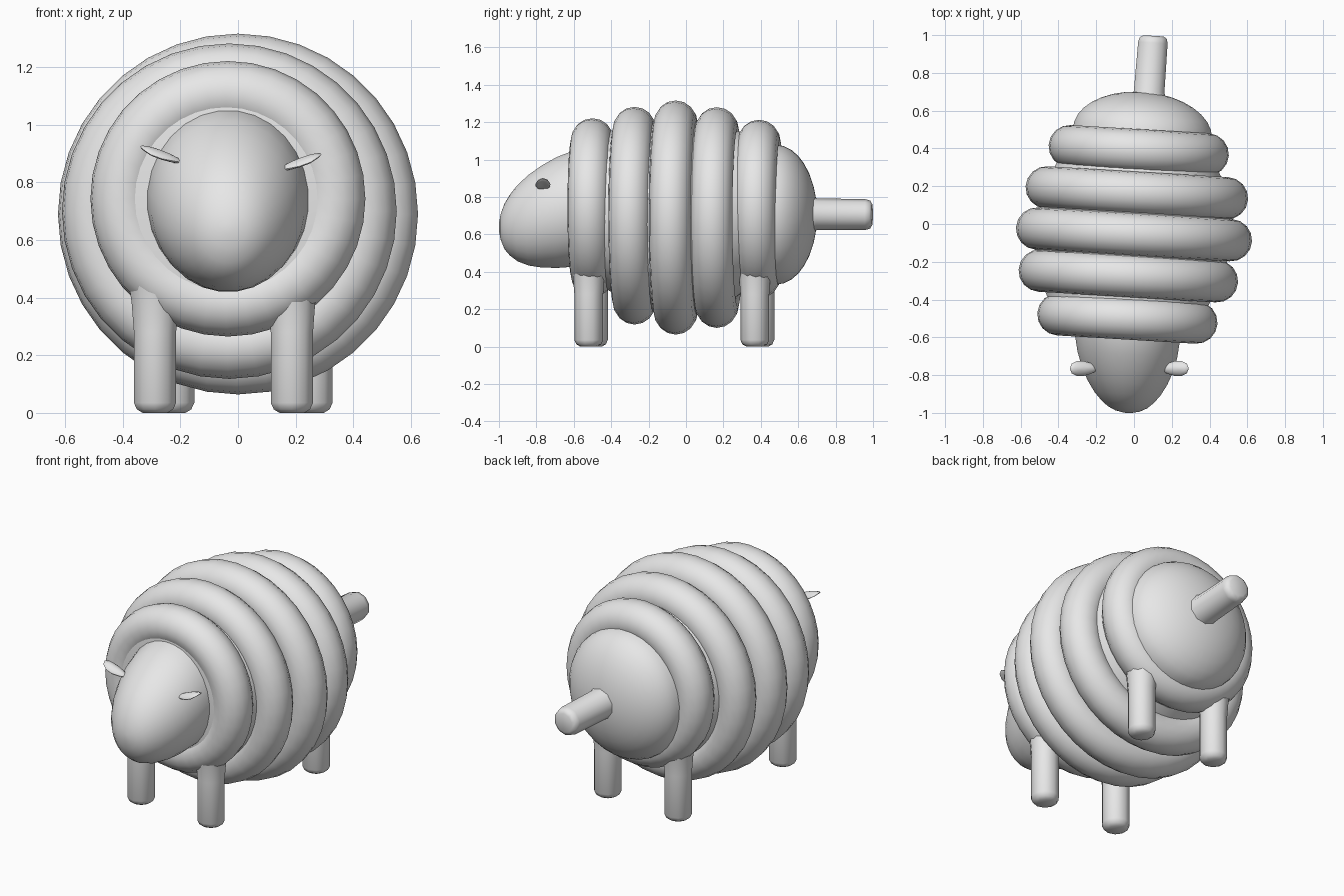
import bpy, bmesh, math

if "Cube" in bpy.data.objects:
    bpy.data.objects.remove(bpy.data.objects["Cube"])

YAW = -0.06          # the whole body is turned slightly
wool = bpy.data.materials.new("plain grey")
wool.diffuse_color = (0.8, 0.8, 0.8, 1)
wool.use_nodes = True
wool.node_tree.nodes["Principled BSDF"].inputs["Base Color"].default_value = wool.diffuse_color


def finish(ob, angle=50):
    ob.data.materials.clear()
    ob.data.materials.append(wool)
    bpy.ops.object.select_all(action='DESELECT')
    ob.select_set(True)
    bpy.context.view_layer.objects.active = ob
    bpy.ops.object.shade_smooth_by_angle(angle=math.radians(angle))


def loft(name, sections, sides, upright=False):
    """Skin elliptical sections (t, ca, cb, ra, rb) along y, or along z if upright."""
    bm = bmesh.new()
    rings = []
    for t, ca, cb, ra, rb in sections:
        ring = []
        for i in range(sides):
            u = 2 * math.pi * (i + 0.5) / sides
            a, b = ra * math.cos(u), rb * math.sin(u)
            co = (ca + a, cb + b, t) if upright else (ca + a, t + YAW * a, cb + b)
            ring.append(bm.verts.new(co))
        rings.append(ring)
    for r, s in zip(rings, rings[1:]):
        for i in range(sides):
            j = (i + 1) % sides
            bm.faces.new((r[i], r[j], s[j], s[i]))
    bm.faces.new(rings[0])
    bm.faces.new(rings[-1])
    bmesh.ops.recalc_face_normals(bm, faces=bm.faces)
    me = bpy.data.meshes.new(name)
    bm.to_mesh(me)
    bm.free()
    ob = bpy.data.objects.new(name, me)
    bpy.context.collection.objects.link(ob)
    finish(ob)
    return ob


# Wool rings: y, centre x, centre z, outer radius
rings = [(-0.50, -0.035, 0.743, 0.478), (-0.275, -0.03, 0.70, 0.582),
         (-0.055, 0.0, 0.69, 0.626), (0.165, 0.015, 0.69, 0.59),
         (0.39, 0.025, 0.735, 0.478)]
TUBE = 0.112
for n, (y, x, z, r) in enumerate(rings, 1):
    bpy.ops.mesh.primitive_torus_add(
        location=(x, y, z), rotation=(math.pi / 2, 0, YAW),
        major_radius=r - TUBE, minor_radius=TUBE,
        major_segments=36, minor_segments=16)
    ob = bpy.context.object
    ob.name = f"wool_ring_{n}"
    finish(ob)

# Core that fills the rings
core = [(-0.60, -0.035, 0.743, 0.33, 0.33), (-0.585, -0.035, 0.743, 0.40, 0.40)]
core += [(y, x, z, r - TUBE + 0.02, r - TUBE + 0.02) for y, x, z, r in rings]
loft("body_core", core, 36)

# Rounded rump
rump = [(0.40, 0.035, 0.705, 0.38, 0.385)]
for k in range(9):
    u = math.pi / 2 * k / 8.3
    f = math.cos(u)
    rump.append((0.48 + 0.22 * math.sin(u), 0.045, 0.705, 0.37 * f, 0.375 * f))
loft("rump", rump, 32)

# Tail
loft("tail", [(0.64, 0.075, 0.71, 0.11, 0.11), (0.70, 0.08, 0.708, 0.085, 0.085),
              (0.96, 0.10, 0.706, 0.082, 0.082), (0.985, 0.102, 0.706, 0.075, 0.075),
              (0.996, 0.103, 0.706, 0.055, 0.055)], 10)

# Head: y, top z, bottom z, half width
profile = [(-1.0, 0.66, 0.62, 0.018), (-0.99, 0.71, 0.57, 0.065),
           (-0.97, 0.765, 0.52, 0.105), (-0.94, 0.815, 0.485, 0.14),
           (-0.90, 0.865, 0.455, 0.175), (-0.84, 0.92, 0.432, 0.212),
           (-0.77, 0.97, 0.421, 0.243), (-0.69, 1.015, 0.419, 0.266),
           (-0.60, 1.05, 0.425, 0.28), (-0.50, 1.06, 0.45, 0.28)]
loft("head", [(y, -0.035, (t + b) / 2, w, (t - b) / 2) for y, t, b, w in profile], 28)

# Ears: thin arched leaves
for name, s, x, z in (("left_ear", -1, -0.265, 0.888), ("right_ear", 1, 0.215, 0.862)):
    bm = bmesh.new()
    bmesh.ops.create_uvsphere(bm, u_segments=12, v_segments=8, radius=1)
    for v in bm.verts:
        a, b, c = v.co
        width = 0.052 * (0.75 + 0.25 * a)
        py = b * width
        v.co = (x + s * a * 0.075, -0.765 + py,
                z + a * 0.028 + c * 0.015 - 9 * py * py + 0.008)
    bmesh.ops.recalc_face_normals(bm, faces=bm.faces)
    me = bpy.data.meshes.new(name)
    bm.to_mesh(me)
    bm.free()
    ob = bpy.data.objects.new(name, me)
    bpy.context.collection.objects.link(ob)
    finish(ob)

# Legs, flaring where they meet the wool
for name, x, y in (("front_left_leg", -0.288, -0.495), ("front_right_leg", 0.187, -0.52),
                   ("back_left_leg", -0.225, 0.395), ("back_right_leg", 0.255, 0.368)):
    shape = [(0.0, 0.045), (0.012, 0.066), (0.035, 0.077), (0.28, 0.077),
             (0.38, 0.085), (0.48, 0.10)]
    loft(name, [(z, x, y, r, r) for z, r in shape], 10, upright=True)
